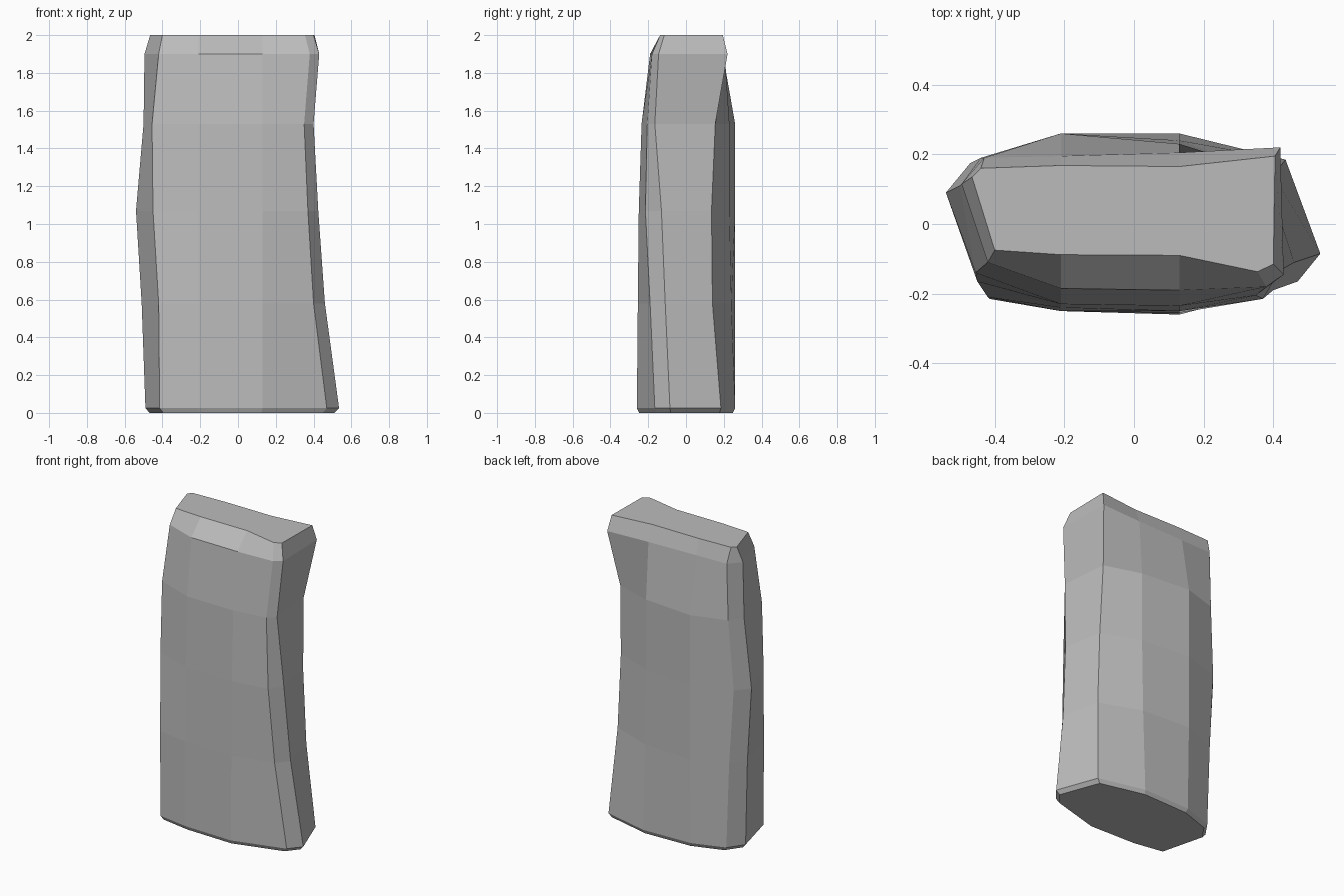
import bpy
import bmesh

# Remove the default cube only
default_cube = bpy.data.objects.get("Cube")
if default_cube:
    bpy.data.objects.remove(default_cube, do_unlink=True)

# One stone colour
stone = bpy.data.materials.new("grey_stone")
stone.use_nodes = True
colour = (0.5, 0.5, 0.5, 1)
stone.diffuse_color = colour
shader = next(n for n in stone.node_tree.nodes if n.type == "BSDF_PRINCIPLED")
shader.inputs["Base Color"].default_value = colour

# Heights at which the ridges bend
heights = [.025, .58, 1.07, 1.53, 1.9, 2]
inner_left, inner_right = -.21, .13


def straight(x):
    """A ridge that keeps the same x at every height."""
    return [x] * len(heights)


# Each ridge runs up the pillar: its x and its y at every height
ridges = {
    "front_inner_left": (straight(inner_left),
                         [-.25, -.25, -.24, -.23, -.185, -.088]),
    "front_inner_right": (straight(inner_right),
                          [-.26, -.255, -.25, -.235, -.19, -.09]),
    "front_corner_right": ([.47, .4, .37, .35, .38, .355],
                           [-.165, -.19, -.215, -.205, -.18, -.137]),
    "side_edge_right": ([.535, .46, .425, .4, .43, .4],
                        [-.085, -.11, -.13, -.165, -.145, -.115]),
    "back_corner_right": ([.435, .4, .38, .37, .42, .405],
                          [.185, .14, .135, .155, .22, .195]),
    "back_inner_right": (straight(inner_right),
                         [.26, .24, .23, .23, .205, .165]),
    "back_inner_left": (straight(inner_left),
                        [.25, .26, .26, .26, .195, .168]),
    "back_corner_left": ([-.42, -.44, -.47, -.44, -.43, -.44],
                         [.18, .18, .175, .19, .19, .16]),
    "side_edge_left": ([-.49, -.51, -.54, -.5, -.495, -.465],
                       [.08, .09, .09, .11, .115, .135]),
    "front_corner_left": ([-.415, -.42, -.45, -.455, -.42, -.4],
                          [-.215, -.21, -.165, -.14, -.11, -.075]),
}


def add_ring(bm, level, z, scale=1):
    """One horizontal cross-section through all the ridges."""
    return [bm.verts.new((xs[level] * scale, ys[level] * scale, z))
            for xs, ys in ridges.values()]


def bridge(bm, lower, upper):
    """Join two cross-sections with a band of faces."""
    count = len(lower)
    for i in range(count):
        j = (i + 1) % count
        bm.faces.new((lower[i], lower[j], upper[j], upper[i]))


# Loft the pillar, with a small chamfer at the foot
bm = bmesh.new()
rings = [add_ring(bm, 0, 0, scale=.955)]
rings += [add_ring(bm, level, z) for level, z in enumerate(heights)]
for lower, upper in zip(rings, rings[1:]):
    bridge(bm, lower, upper)

# Close the foot and the top
bm.faces.new(reversed(rings[0]))
bm.faces.new(rings[-1])
bmesh.ops.recalc_face_normals(bm, faces=bm.faces[:])

mesh = bpy.data.meshes.new("stone_pillar")
bm.to_mesh(mesh)
bm.free()
mesh.materials.append(stone)
pillar = bpy.data.objects.new("stone_pillar", mesh)
bpy.context.collection.objects.link(pillar)
